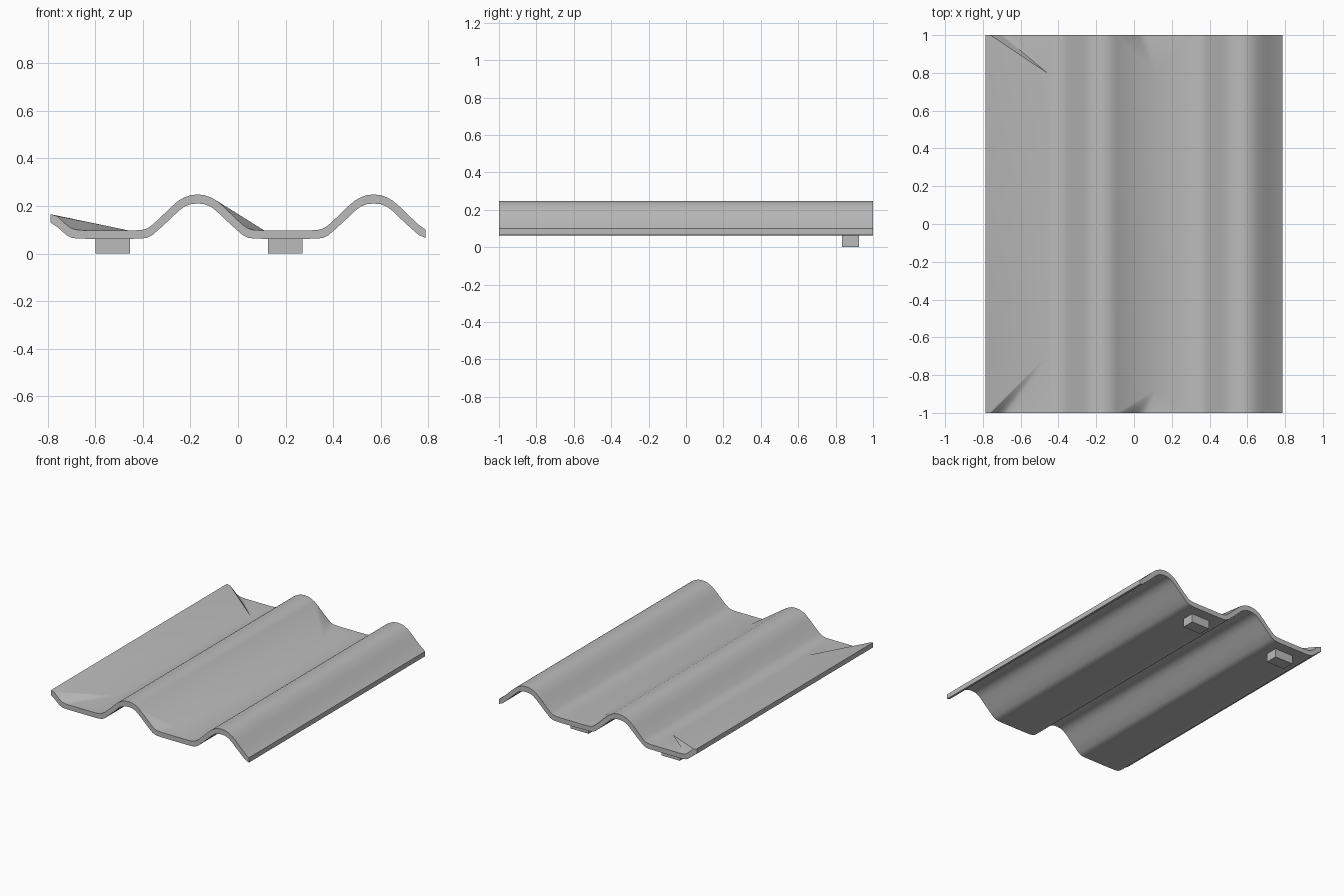
import bpy, bmesh, math

cube = bpy.data.objects.get("Cube")
if cube:
    bpy.data.objects.remove(cube)

grey = bpy.data.materials.new("plain grey")
grey.use_nodes = True
grey.diffuse_color = (0.5, 0.5, 0.5, 1)
grey.node_tree.nodes["Principled BSDF"].inputs["Base Color"].default_value = (0.5, 0.5, 0.5, 1)

# Half of one wave: distance from crest, upper height, lower height
WAVE = [(0, .248, .21), (.03, .245, .207), (.055, .236, .197), (.08, .222, .178),
        (.11, .196, .149), (.15, .157, .112), (.19, .12, .077),
        (.212, .105, .066), (.235, .099, .063), (.27, .097, .062)]


def make_object(name, bm):
    bmesh.ops.recalc_face_normals(bm, faces=bm.faces[:])
    mesh = bpy.data.meshes.new(name)
    bm.to_mesh(mesh)
    bm.free()
    mesh.materials.append(grey)
    obj = bpy.data.objects.new(name, mesh)
    bpy.context.collection.objects.link(obj)
    return obj


# Cross-section across the sheet, trimmed at both side edges
section = [(-.787, .165, .13)]
section += [(-.91 + d, t, b) for d, t, b in WAVE if d > .14]
for crest in (-.17, .57):
    section += [(crest - d, t, b) for d, t, b in reversed(WAVE)]
    section += [(crest + d, t, b) for d, t, b in WAVE[1:] if crest < 0 or d < .2]
section.append((.787, .101, .066))

bm = bmesh.new()
rows = {}
for end in (-1, 1):
    rows[end, "top"] = [bm.verts.new((x, end, t)) for x, t, b in section]
    rows[end, "low"] = [bm.verts.new((x, end, b)) for x, t, b in section]
front, back = rows[-1, "top"], rows[1, "top"]
low_front, low_back = rows[-1, "low"], rows[1, "low"]
last = len(section) - 1


def nearest(x):
    return min(range(last + 1), key=lambda i: abs(section[i][0] - x))


# Flattened slopes on the upper side: start x, end x, hub x, hub front y, hub back y
covered = set()
for x0, x1, hx, y0, y1 in [(-.787, -.44, -.46, -.7, .8), (-.09, .30, .11, -.88, .8)]:
    a, b = nearest(x0), nearest(x1)
    hub_f = bm.verts.new((hx, y0, .097))
    hub_b = bm.verts.new((hx, y1, .097))
    bm.faces.new((front[a], hub_f, hub_b, back[a]))
    bm.faces.new((hub_f, front[b], back[b], hub_b))
    for i in range(a, b):
        covered.add(i)
        bm.faces.new((front[i], front[i + 1], hub_f))
        bm.faces.new((back[i + 1], back[i], hub_b))

# Remaining upper side, underside and end faces
for i in range(last):
    if i not in covered:
        bm.faces.new((front[i], front[i + 1], back[i + 1], back[i]))
    bm.faces.new((low_front[i + 1], low_front[i], low_back[i], low_back[i + 1]))
    bm.faces.new((low_front[i], low_front[i + 1], front[i + 1], front[i]))
    bm.faces.new((low_back[i + 1], low_back[i], back[i], back[i + 1]))

# Side edges
for i in (0, last):
    bm.faces.new((low_front[i], front[i], back[i], low_back[i]))

sheet = make_object("roof_tile", bm)
bpy.ops.object.select_all(action="DESELECT")
sheet.select_set(True)
bpy.context.view_layer.objects.active = sheet
bpy.ops.object.shade_smooth_by_angle(angle=math.radians(25))

# Hanging lugs beneath the two valleys at the back
for name, x in (("right_lug", -.526), ("left_lug", .198)):
    bm = bmesh.new()
    bmesh.ops.create_cube(bm, size=1)
    bmesh.ops.scale(bm, vec=(.145, .09, .07), verts=bm.verts)
    bmesh.ops.translate(bm, vec=(x, .88, .035), verts=bm.verts)
    make_object(name, bm)
